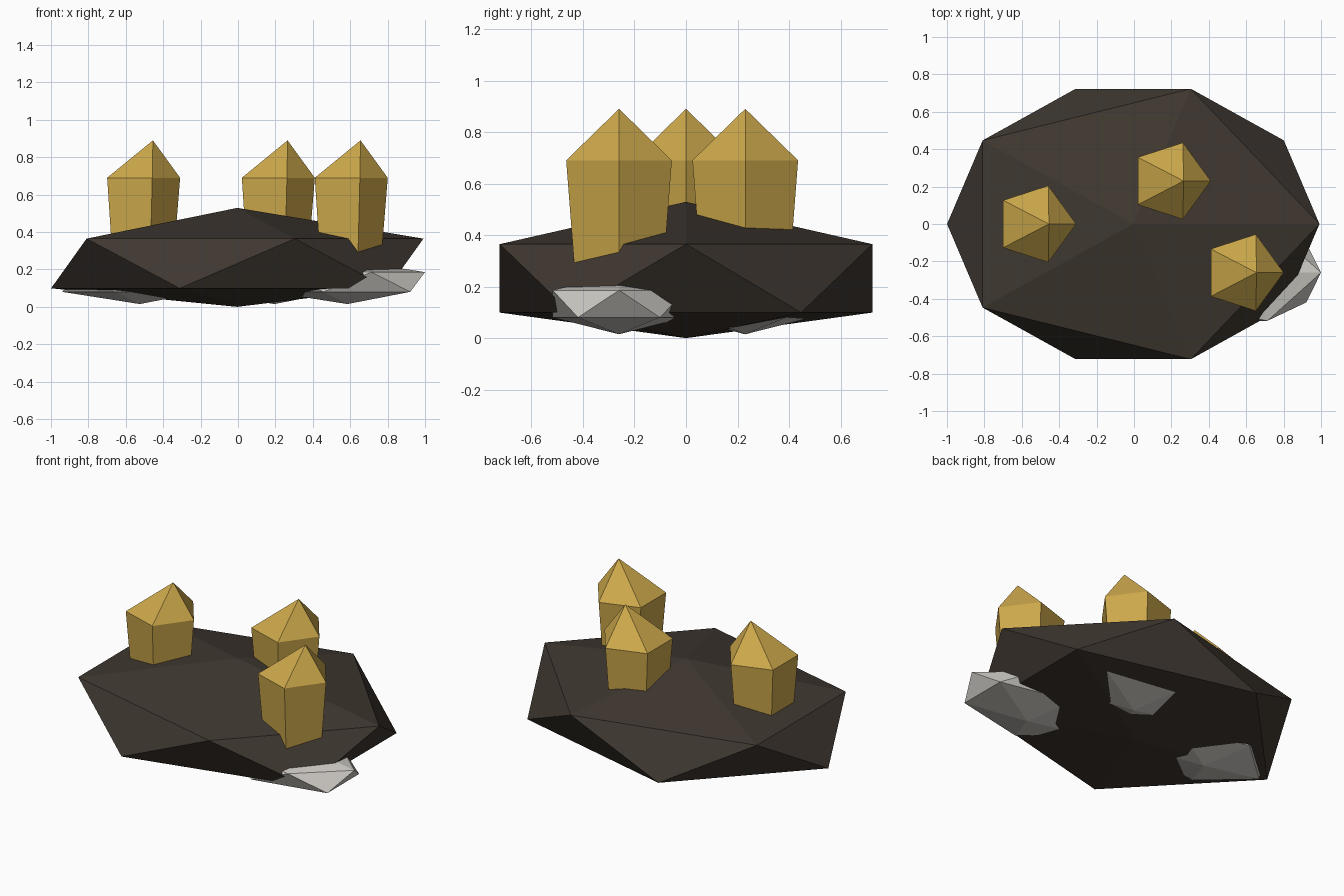
import bpy
import bmesh
from math import cos, sin, tau

cube = bpy.data.objects.get("Cube")
if cube:
    bpy.data.objects.remove(cube, do_unlink=True)


def make_material(name, rgb):
    mat = bpy.data.materials.new(name)
    mat.use_nodes = True
    color = (*rgb, 1.0)
    mat.diffuse_color = color
    mat.node_tree.nodes["Principled BSDF"].inputs["Base Color"].default_value = color
    return mat


dark_rock = make_material("dark_brown_rock", (0.050, 0.039, 0.030))
pale_stone = make_material("pale_grey_stone", (0.62, 0.60, 0.56))
gold = make_material("gold_crystal", (0.60, 0.39, 0.07))


def finish(bm, name, mat, location):
    bmesh.ops.recalc_face_normals(bm, faces=bm.faces)
    mesh = bpy.data.meshes.new(name)
    bm.to_mesh(mesh)
    bm.free()
    mesh.materials.append(mat)
    obj = bpy.data.objects.new(name, mesh)
    obj.location = location
    bpy.context.collection.objects.link(obj)
    return obj


def make_boulder(name, mat, location, scale, lowest=-1.0):
    """Flattened icosahedron whose lowest point can be raised."""
    bm = bmesh.new()
    bmesh.ops.create_icosphere(bm, subdivisions=1, radius=1.0)
    for v in bm.verts:
        v.co.z = max(v.co.z, lowest)
    bmesh.ops.scale(bm, vec=scale, verts=bm.verts)
    return finish(bm, name, mat, location)


def make_crystal(name, x, y):
    """Five-sided prism widening upward, with a point leaning to +x."""
    bm = bmesh.new()
    rings = []
    for radius, z in ((0.176, 0.20), (0.2156, 0.69)):
        rings.append([bm.verts.new((radius * cos(tau * i / 5), radius * sin(tau * i / 5), z))
                      for i in range(5)])
    tip = bm.verts.new((0.07, 0, 0.89))
    low, high = rings
    bm.faces.new(low)
    for i in range(5):
        j = (i + 1) % 5
        bm.faces.new((low[i], low[j], high[j], high[i]))
        bm.faces.new((high[i], high[j], tip))
    return finish(bm, name, gold, (x, y, 0))


# Wide rock base
make_boulder("rock_base", dark_rock, (-0.004, 0, 0.232), (1.113, 0.85, 0.297), lowest=-0.781)

# Each crystal has a pale stone embedded beneath it
spots = {"left_front": (0.585, -0.26), "left_back": (0.195, 0.23), "right": (-0.525, 0.0)}
for place, (x, y) in spots.items():
    make_crystal(place + "_crystal", x, y)
    make_boulder(place + "_stone", pale_stone, (x, y, 0.133), (0.464, 0.303, 0.118))
